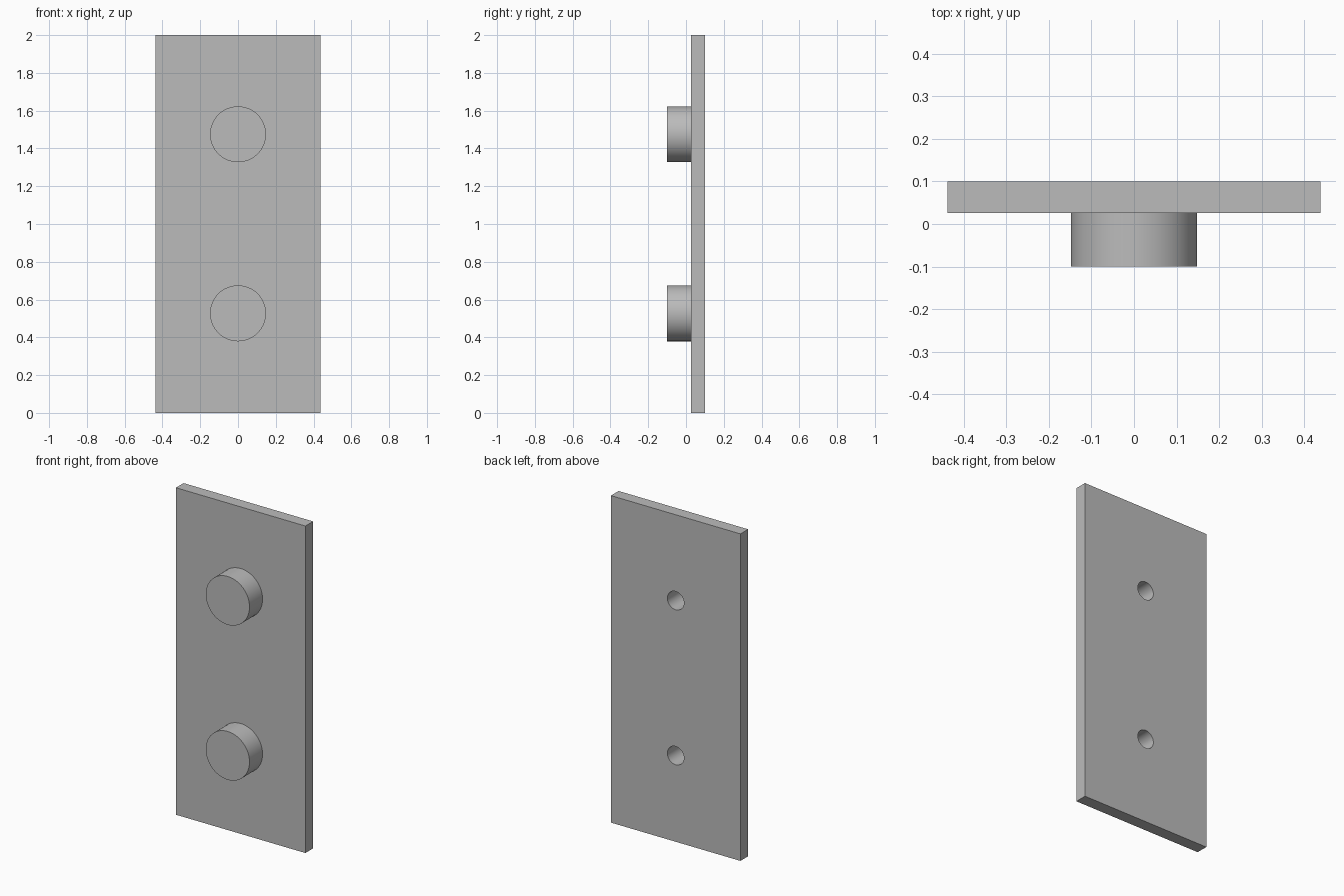
import bpy
from math import pi

cube = bpy.data.objects.get("Cube")
if cube:
    bpy.data.objects.remove(cube, do_unlink=True)

# Plain grey metal
grey = bpy.data.materials.new("grey_metal")
grey.use_nodes = True
colour = (0.5, 0.5, 0.5, 1)
grey.diffuse_color = colour
grey.node_tree.nodes["Principled BSDF"].inputs["Base Color"].default_value = colour

WIDTH, HEIGHT = 0.876, 2.0
FRONT, PLATE_FRONT, BACK = -0.1, 0.026, 0.1
BOSS_RADIUS, HOLE_RADIUS = 0.148, 0.056
HOLE_FLOOR = -0.07
BOSS_HEIGHTS = (0.527, 1.475)


def cylinder(name, radius, y0, y1, z):
    """Cylinder lying along y, from y0 to y1."""
    bpy.ops.mesh.primitive_cylinder_add(
        vertices=64, radius=radius, depth=y1 - y0,
        location=(0, (y0 + y1) / 2, z), rotation=(pi / 2, 0, 0))
    obj = bpy.context.object
    obj.name = name
    obj.data.materials.append(grey)
    return obj


def combine(target, tool, operation):
    """Apply a boolean to target and remove the tool."""
    tool.hide_render = True
    mod = target.modifiers.new(operation.lower(), 'BOOLEAN')
    mod.operation = operation
    mod.solver = 'EXACT'
    mod.object = tool
    bpy.context.view_layer.objects.active = target
    bpy.ops.object.modifier_apply(modifier=mod.name)
    bpy.data.objects.remove(tool, do_unlink=True)


# Flat plate
bpy.ops.mesh.primitive_cube_add(
    size=1, location=(0, (PLATE_FRONT + BACK) / 2, HEIGHT / 2))
plate = bpy.context.object
plate.name = "mounting_plate"
plate.scale = (WIDTH, BACK - PLATE_FRONT, HEIGHT)
bpy.ops.object.transform_apply(location=True, rotation=True, scale=True)
plate.data.materials.append(grey)

# Round bosses on the front, each with a blind hole from the back
for z in BOSS_HEIGHTS:
    combine(plate, cylinder("boss", BOSS_RADIUS, FRONT, 0.06, z), 'UNION')
    combine(plate, cylinder("hole_cutter", HOLE_RADIUS, HOLE_FLOOR, BACK + 0.1, z), 'DIFFERENCE')

# Smooth round walls, sharp edges
bpy.ops.object.select_all(action='DESELECT')
plate.select_set(True)
bpy.context.view_layer.objects.active = plate
bpy.ops.object.shade_smooth_by_angle(angle=pi / 6)
